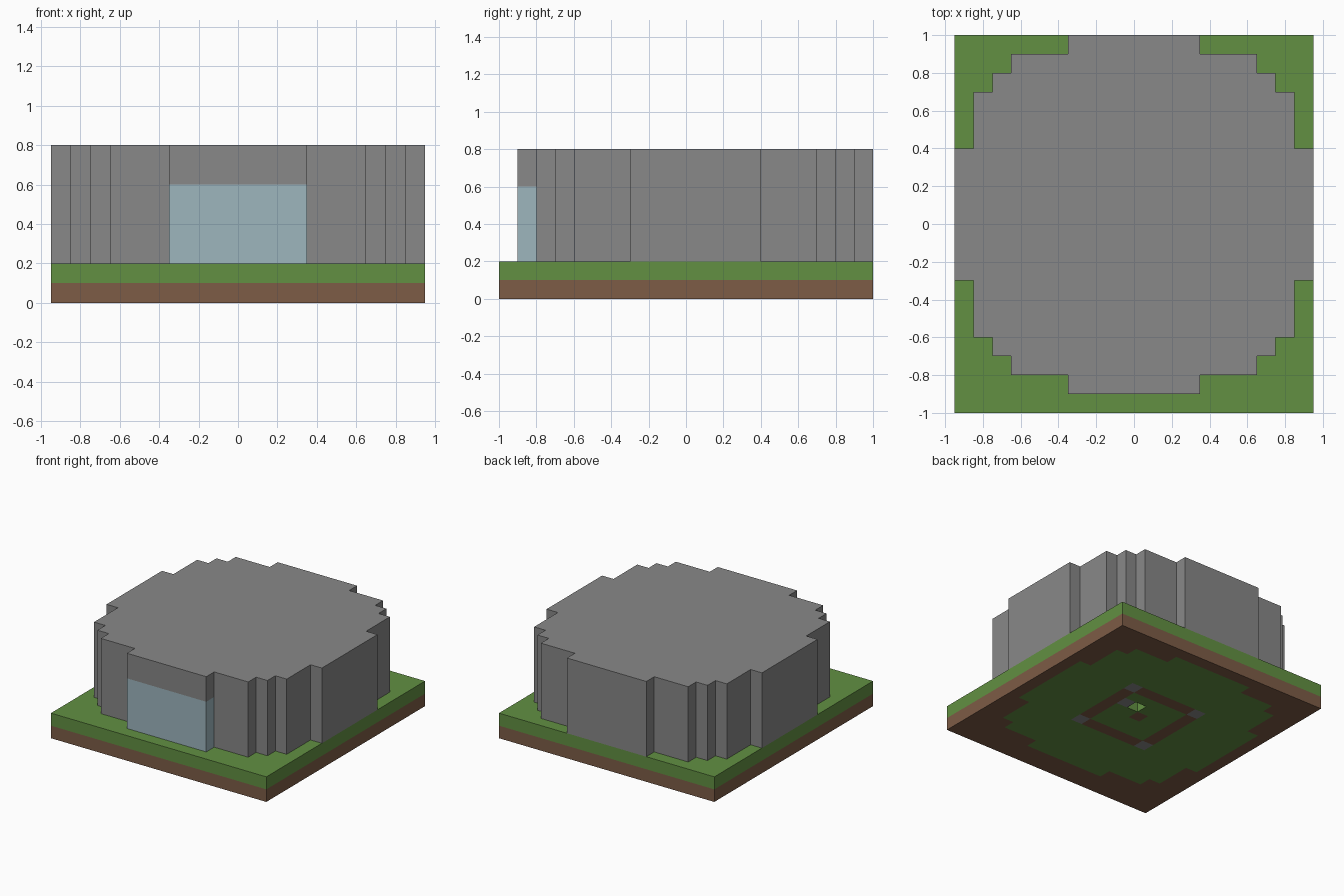
import bpy, bmesh
from mathutils import Matrix

cube = bpy.data.objects.get("Cube")
if cube:
    bpy.data.objects.remove(cube, do_unlink=True)

U = 0.1     # block size
CY = 0.05   # y of the building's centre


def linear(c):
    c /= 255
    return c / 12.92 if c <= 0.04045 else ((c + 0.055) / 1.055) ** 2.4


def material(name, *rgb):
    m = bpy.data.materials.new(name)
    m.use_nodes = True
    colour = [linear(c) for c in rgb] + [1]
    m.diffuse_color = colour
    m.node_tree.nodes["Principled BSDF"].inputs["Base Color"].default_value = colour
    return m


dirt = material("dirt brown", 125, 92, 70)
grass = material("grass green", 98, 144, 66)
stone = material("stone grey", 136, 136, 136)
glass = material("pale blue glass", 157, 182, 190)


def finish(bm, name, *mats):
    bmesh.ops.recalc_face_normals(bm, faces=bm.faces)
    mesh = bpy.data.meshes.new(name)
    bm.to_mesh(mesh)
    bm.free()
    for m in mats:
        mesh.materials.append(m)
    obj = bpy.data.objects.new(name, mesh)
    bpy.context.collection.objects.link(obj)


def extrude_up(bm, faces, height):
    new = bmesh.ops.extrude_face_region(bm, geom=faces, use_keep_orig=True)["geom"]
    verts = [v for v in new if isinstance(v, bmesh.types.BMVert)]
    bmesh.ops.translate(bm, verts=verts, vec=(0, 0, height))


# Grass layer
bm = bmesh.new()
bmesh.ops.create_cube(bm, size=1, matrix=Matrix.Translation((0, 0, 0.15))
                      @ Matrix.Diagonal((1.9, 2, U, 1)))
finish(bm, "grass_layer", grass)

# Dirt layer: blocks on the underside follow the rooms above
bm = bmesh.new()
bmesh.ops.create_grid(bm, x_segments=19, y_segments=20, size=1,
                      matrix=Matrix.Diagonal((0.95, 1, 1, 1)))
FLOOR_HALF_WIDTHS = [8, 8, 8, 8, 7, 7, 7, 6, 3]


def underside(i, j):
    a, b = abs(i), abs(j)
    if (a == 3 and b == 3) or (i, j) == (2, 1):
        return 2                                   # stone posts
    if max(a, b) == 3 or (i, j) == (0, 0):
        return 0                                   # dirt ring and centre
    return int(b < 9 and a <= FLOOR_HALF_WIDTHS[b])  # grass floor


hole = []
for f in bm.faces:
    c = f.calc_center_median()
    i, j = round(c.x / U), round((c.y - CY) / U)
    f.material_index = underside(i, j)
    if (i, j) == (1, 1):
        hole.append(f)
bmesh.ops.delete(bm, geom=hole, context="FACES")
extrude_up(bm, bm.faces[:], U)
for f in bm.faces:
    c = f.calc_center_median()
    if 0.01 < c.z < 0.09:                          # sides of the slab and the hole
        f.material_index = int(abs(c.x) < 0.9 and abs(c.y) < 0.9)
finish(bm, "dirt_layer", dirt, grass, stone)

# Building: stepped round outline mirrored from one quarter
quarter = [(.35, .95), (.35, .85), (.65, .85), (.65, .75), (.75, .75),
           (.75, .65), (.85, .65), (.85, .35), (.95, .35)]
outline = []
for sx, sy in ((1, 1), (1, -1), (-1, -1), (-1, 1)):
    part = quarter if sx == sy else quarter[::-1]
    outline += [(sx * x, sy * y + CY) for x, y in part]
bm = bmesh.new()
base = bm.faces.new([bm.verts.new((x, y, 0.2)) for x, y in outline])
extrude_up(bm, [base], 0.6)
bmesh.ops.bisect_plane(bm, geom=bm.verts[:] + bm.edges[:] + bm.faces[:],
                       plane_co=(0, 0, 0.6), plane_no=(0, 0, 1))
# Front bay window wraps around its two short sides
for f in bm.faces:
    c = f.calc_center_median()
    f.material_index = int(c.y < -0.82 and c.z < 0.6)
finish(bm, "round_building", stone, glass)
